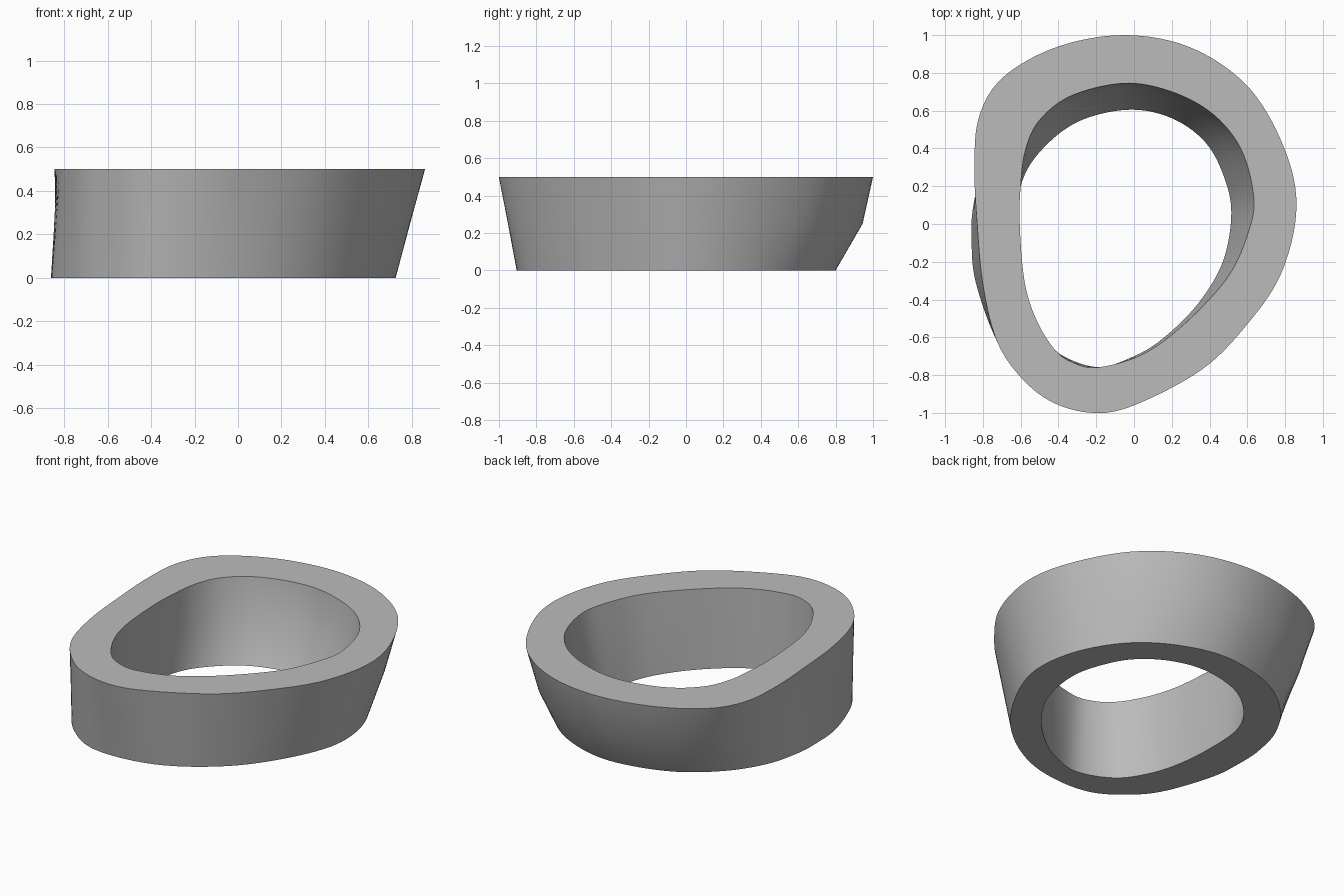
import bpy, bmesh, math
from mathutils import Vector

if "Cube" in bpy.data.objects:
    bpy.data.objects.remove(bpy.data.objects["Cube"], do_unlink=True)

HEIGHT = 0.5
SEGMENTS = 128
CENTRE = Vector((-0.1, 0.0))

# Outlines of the rim and the base, counter-clockwise from the model's left
TOP_OUTER = [(.86, .08), (.8, .39), (.61, .72), (.31, .93), (-.04, 1), (-.4, .94),
             (-.69, .78), (-.82, .57), (-.845, .3), (-.83, 0), (-.8, -.32),
             (-.73, -.61), (-.61, -.8), (-.44, -.94), (-.22, -1), (0, -.96),
             (.36, -.77), (.6, -.53), (.78, -.26)]
TOP_INNER = [(.635, .13), (.57, .39), (.42, .58), (.2, .7), (-.05, .745), (-.33, .68),
             (-.5, .55), (-.575, .39), (-.6, .2), (-.605, 0), (-.58, -.3),
             (-.52, -.5), (-.42, -.665), (-.32, -.735), (-.2, -.76), (0, -.71),
             (.17, -.61), (.36, -.44), (.51, -.26), (.6, -.06)]
BASE_OUTER = [(.725, .03), (.67, .32), (.5, .58), (.25, .74), (-.04, .8), (-.39, .72),
              (-.64, .54), (-.79, .32), (-.85, .1), (-.86, -.07), (-.84, -.3),
              (-.73, -.61), (-.6, -.77), (-.43, -.88), (-.22, -.905), (.03, -.86),
              (.27, -.73), (.48, -.53), (.66, -.23)]
BASE_INNER = [(.515, .05), (.48, .24), (.38, .43), (.2, .56), (-.03, .605), (-.3, .54),
              (-.5, .38), (-.6, .2), (-.62, -.05), (-.6, -.3), (-.54, -.5),
              (-.42, -.67), (-.2, -.757), (0, -.7), (.16, -.6), (.34, -.42), (.47, -.2)]


def smooth_loop(points, steps=12):
    """Closed spline through the points."""
    pts = [Vector(p) for p in points]
    n = len(pts)
    loop = []
    for i in range(n):
        a, b, c, d = (pts[(i + k) % n] for k in (-1, 0, 1, 2))
        for s in range(steps):
            t = s / steps
            loop.append(b + (c - a) * (t / 2)
                        + (a * 2 - b * 5 + c * 4 - d) * (t * t / 2)
                        + (b * 3 - a - c * 3 + d) * (t ** 3 / 2))
    return loop


def outline(points):
    """Resample a spline at even angles so that all outlines match up."""
    polar = sorted((math.atan2(v.y, v.x) % math.tau, v.length)
                   for v in (p - CENTRE for p in smooth_loop(points)))
    polar = ([(polar[-1][0] - math.tau, polar[-1][1])] + polar
             + [(polar[0][0] + math.tau, polar[0][1])])
    result, k = [], 0
    for i in range(SEGMENTS):
        angle = math.tau * i / SEGMENTS
        while polar[k + 1][0] < angle:
            k += 1
        (a0, r0), (a1, r1) = polar[k], polar[k + 1]
        r = r0 + (r1 - r0) * (angle - a0) / max(a1 - a0, 1e-9)
        result.append(CENTRE + Vector((math.cos(angle), math.sin(angle))) * r)
    return result


def middle(low, high):
    """Halfway outline, bulging outward at the back."""
    loop = []
    for a, b in zip(low, high):
        p = (a + b) / 2
        p.y += 0.045 * max(0, (p - CENTRE).normalized().y)
        loop.append(p)
    return loop


base_out, base_in = outline(BASE_OUTER), outline(BASE_INNER)
top_out, top_in = outline(TOP_OUTER), outline(TOP_INNER)

# Cross-section order: up the outside, then down the inside
sections = [(base_out, 0), (middle(base_out, top_out), HEIGHT / 2), (top_out, HEIGHT),
            (top_in, HEIGHT), (middle(base_in, top_in), HEIGHT / 2), (base_in, 0)]

bm = bmesh.new()
rings = [[bm.verts.new((p.x, p.y, z)) for p in loop] for loop, z in sections]
for r, ring in enumerate(rings):
    above = rings[(r + 1) % len(rings)]
    for i in range(SEGMENTS):
        j = (i + 1) % SEGMENTS
        bm.faces.new((ring[i], ring[j], above[j], above[i]))
bmesh.ops.recalc_face_normals(bm, faces=bm.faces)

mesh = bpy.data.meshes.new("ring_band")
bm.to_mesh(mesh)
bm.free()
band = bpy.data.objects.new("ring_band", mesh)
bpy.context.collection.objects.link(band)

# Plain grey finish
grey = bpy.data.materials.new("plain_grey")
grey.use_nodes = True
colour = (0.5, 0.5, 0.5, 1)
grey.diffuse_color = colour
grey.node_tree.nodes["Principled BSDF"].inputs["Base Color"].default_value = colour
mesh.materials.append(grey)

# Smooth walls with crisp rims
bpy.ops.object.select_all(action="DESELECT")
band.select_set(True)
bpy.context.view_layer.objects.active = band
bpy.ops.object.shade_smooth_by_angle(angle=math.radians(35))
